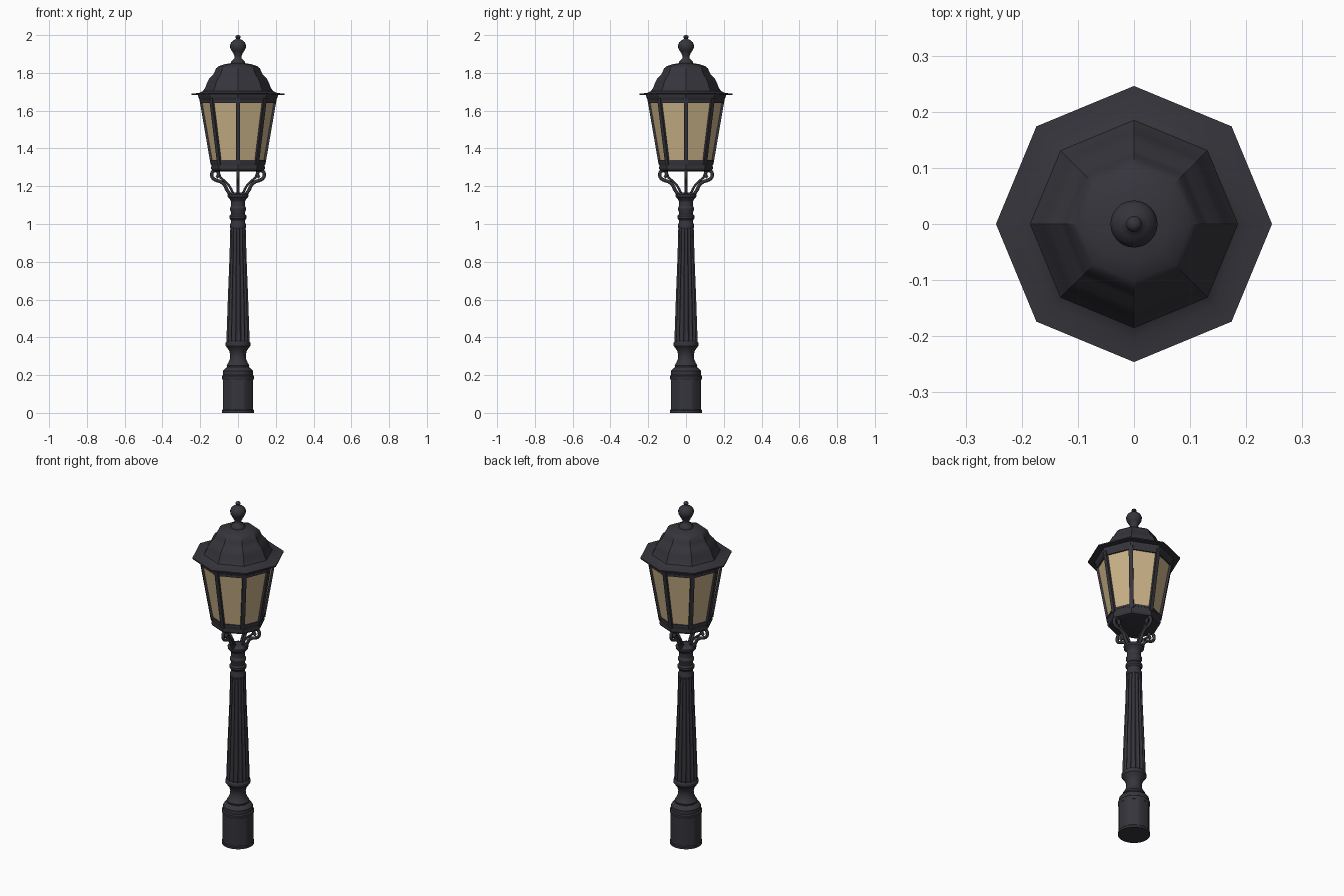
import bpy, bmesh
from math import pi, cos, sin
from mathutils import Vector, Matrix

if "Cube" in bpy.data.objects:
    bpy.data.objects.remove(bpy.data.objects["Cube"])


def material(name, colour):
    m = bpy.data.materials.new(name)
    m.use_nodes = True
    m.diffuse_color = (*colour, 1)
    bsdf = m.node_tree.nodes["Principled BSDF"]
    bsdf.inputs["Base Color"].default_value = (*colour, 1)
    bsdf.inputs["Roughness"].default_value = 0.7
    return m


IRON = material("dark iron", (0.035, 0.035, 0.044))
GLASS = material("amber glass", (0.60, 0.45, 0.25))


def finish(obj, mat, angle=30):
    obj.data.materials.append(mat)
    bpy.ops.object.select_all(action='DESELECT')
    obj.select_set(True)
    bpy.context.view_layer.objects.active = obj
    if obj.type == 'CURVE':
        bpy.ops.object.convert(target='MESH')
    bpy.ops.object.shade_smooth_by_angle(angle=angle * pi / 180)


def add_mesh(name, bm, mat, angle=30):
    bmesh.ops.recalc_face_normals(bm, faces=bm.faces)
    me = bpy.data.meshes.new(name)
    bm.to_mesh(me)
    bm.free()
    obj = bpy.data.objects.new(name, me)
    bpy.context.collection.objects.link(obj)
    finish(obj, mat, angle)


def lathe(name, profile, sides, mat=IRON, flutes=0, depth=0.0, angle=30):
    """Spin (radius, height) pairs, with optional scalloped flutes."""
    bm = bmesh.new()
    rings = []
    for r, z in profile:
        ring = []
        for i in range(sides):
            a = 2 * pi * i / sides
            rr = r * (1 - depth * abs(cos(a * flutes / 2))) if flutes else r
            ring.append(bm.verts.new((rr * cos(a), rr * sin(a), z)))
        rings.append(ring)
    for low, high in zip(rings, rings[1:]):
        for i in range(sides):
            j = (i + 1) % sides
            bm.faces.new((low[i], low[j], high[j], high[i]))
    bm.faces.new(rings[0])
    bm.faces.new(rings[-1])
    add_mesh(name, bm, mat, angle)


# Pedestal with a faintly panelled drum and a moulded neck
lathe("pedestal_foot", [(0.086, 0), (0.086, 0.012), (0.081, 0.018)], 32)
lathe("pedestal_drum", [(0.084, 0.01), (0.084, 0.18)], 64, flutes=8, depth=0.04)
lathe("pedestal_neck", [
    (0.082, 0.175), (0.086, 0.185), (0.086, 0.195), (0.079, 0.2), (0.079, 0.222),
    (0.068, 0.236), (0.058, 0.242), (0.06, 0.252), (0.053, 0.262), (0.043, 0.285),
    (0.041, 0.305), (0.046, 0.328), (0.058, 0.345), (0.066, 0.355), (0.066, 0.37),
    (0.06, 0.38)], 32)

# Tapered fluted shaft
lathe("fluted_shaft", [(0.063, 0.37), (0.055, 0.6), (0.046, 0.82), (0.041, 1.0)],
      96, flutes=16, depth=0.13)

# Ringed collar and capital
lathe("shaft_collar", [
    (0.04, 0.975), (0.043, 0.985), (0.043, 0.995), (0.038, 1.005), (0.038, 1.02),
    (0.045, 1.03), (0.045, 1.042), (0.038, 1.052), (0.038, 1.065), (0.043, 1.075),
    (0.043, 1.085), (0.037, 1.095), (0.037, 1.12), (0.044, 1.132), (0.054, 1.142),
    (0.055, 1.155), (0.046, 1.162), (0.03, 1.168)], 32)

# Four scrolled brackets carrying the lantern
SCROLL = [(0.035, 1.15), (0.058, 1.175), (0.068, 1.205), (0.09, 1.225),
          (0.122, 1.232), (0.14, 1.25), (0.138, 1.276), (0.12, 1.286),
          (0.104, 1.275), (0.102, 1.255), (0.114, 1.247)]
STRUT = [(0.022, 1.15), (0.032, 1.18), (0.055, 1.215), (0.08, 1.235),
         (0.098, 1.25), (0.105, 1.29)]


def rod(name, points, angle, radius):
    cu = bpy.data.curves.new(name, 'CURVE')
    cu.dimensions = '3D'
    cu.bevel_depth = radius
    cu.bevel_resolution = 2
    cu.use_fill_caps = True
    sp = cu.splines.new('NURBS')
    sp.points.add(len(points) - 1)
    for p, (r, z) in zip(sp.points, points):
        p.co = (r * cos(angle), r * sin(angle), z, 1)
    sp.order_u = 3
    sp.use_endpoint_u = True
    sp.resolution_u = 4
    obj = bpy.data.objects.new(name, cu)
    bpy.context.collection.objects.link(obj)
    finish(obj, IRON, 60)


for k in range(4):
    rod(f"scroll_bracket_{k + 1}", SCROLL, k * pi / 2, 0.009)
    rod(f"bracket_strut_{k + 1}", STRUT, k * pi / 2, 0.006)

# Octagonal lantern: floor band, glass, corner bars, top trim
lathe("lantern_floor", [(0.115, 1.278), (0.137, 1.284), (0.143, 1.295),
                        (0.141, 1.31), (0.147, 1.33), (0.13, 1.332)], 8)
lathe("lantern_glass", [(0.138, 1.32), (0.197, 1.66)], 8, GLASS)


def bar(name, start, end, width, thick, out):
    """Square bar between two points, its flat side facing out."""
    axis = (end - start).normalized()
    side = axis.cross(out).normalized()
    face = side.cross(axis)
    rot = Matrix((side, face, axis)).transposed().to_4x4()
    bm = bmesh.new()
    size = Matrix.Diagonal((width, thick, (end - start).length, 1))
    bmesh.ops.create_cube(bm, size=1,
                          matrix=Matrix.Translation((start + end) / 2) @ rot @ size)
    add_mesh(name, bm, IRON)


def polar(r, a, z):
    return Vector((r * cos(a), r * sin(a), z))


for k in range(8):
    a = k * pi / 4
    b = a + pi / 4
    bar(f"corner_bar_{k + 1}", polar(0.138, a, 1.315), polar(0.199, a, 1.67),
        0.022, 0.014, polar(1, a, 0))
    # Slim rails along the head and foot of each pane
    for label, r, z in (("upper", 0.197, 1.647), ("lower", 0.142, 1.332)):
        bar(f"{label}_rail_{k + 1}", polar(r, a, z), polar(r, b, z),
            0.012, 0.01, polar(1, a + pi / 8, 0))

lathe("lantern_trim", [(0.18, 1.648), (0.2, 1.65), (0.207, 1.665),
                       (0.212, 1.68), (0.212, 1.688)], 8)

# Octagonal roof with wide flat eave and bell-shaped crown
lathe("roof", [
    (0.2, 1.683), (0.246, 1.683), (0.246, 1.69), (0.205, 1.694), (0.185, 1.704),
    (0.172, 1.725), (0.163, 1.75), (0.15, 1.773), (0.132, 1.79), (0.124, 1.805),
    (0.116, 1.824), (0.102, 1.836), (0.07, 1.846), (0.035, 1.852)], 8)

# Turned finial
lathe("finial", [
    (0.038, 1.845), (0.038, 1.858), (0.03, 1.866), (0.02, 1.876), (0.018, 1.89),
    (0.025, 1.9), (0.025, 1.906), (0.033, 1.915), (0.041, 1.932), (0.042, 1.948),
    (0.036, 1.962), (0.024, 1.972), (0.013, 1.978), (0.011, 1.983), (0.014, 1.988),
    (0.012, 1.995), (0.005, 2.0)], 24, angle=45)
